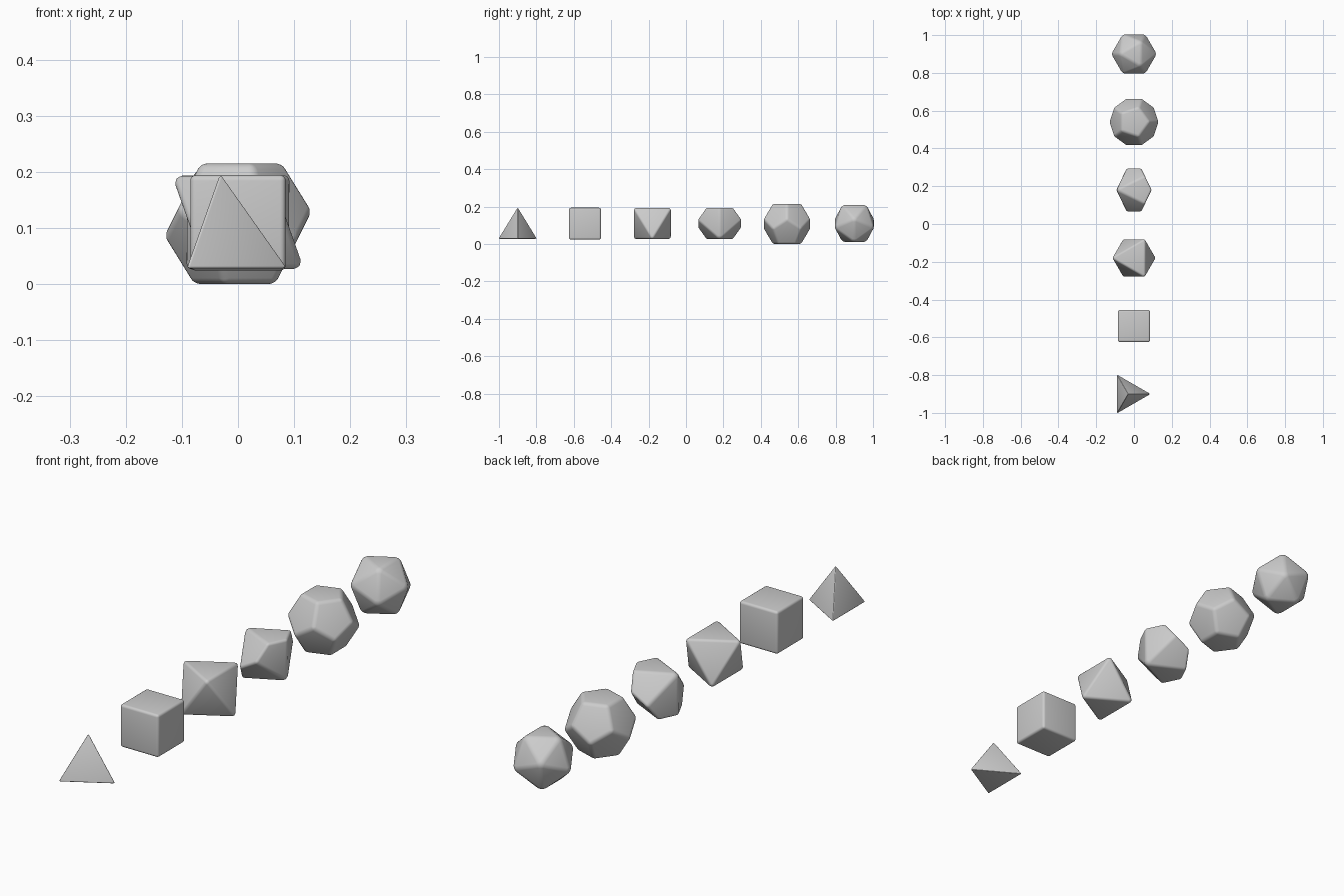
import bpy, bmesh
from math import cos, sin, sqrt, radians, hypot
from mathutils import Vector

if "Cube" in bpy.data.objects:
    bpy.data.objects.remove(bpy.data.objects["Cube"])

SPACING = 0.36
CENTRE_Z = 0.1075


def ring(radius, z, start, count):
    """Evenly spaced points on a horizontal circle."""
    return [Vector((radius * cos(radians(start + 360 * k / count)),
                    radius * sin(radians(start + 360 * k / count)), z))
            for k in range(count)]


def with_opposites(points):
    return points + [-p for p in points]


def make_die(name, slot, points, bevel, z=CENTRE_Z, x=0.0):
    """Convex solid with rounded edges, centred on its bounding box."""
    bm = bmesh.new()
    for p in points:
        bm.verts.new(p)
    bmesh.ops.convex_hull(bm, input=bm.verts[:])
    # merge coplanar triangles into true polygon faces
    bmesh.ops.dissolve_limit(bm, angle_limit=radians(1), verts=bm.verts[:], edges=bm.edges[:])
    bmesh.ops.bevel(bm, geom=bm.edges[:], offset=bevel, offset_type='OFFSET',
                    segments=4, profile=0.5, affect='EDGES', clamp_overlap=True)
    bmesh.ops.recalc_face_normals(bm, faces=bm.faces[:])
    mid = Vector([(min(v.co[i] for v in bm.verts) + max(v.co[i] for v in bm.verts)) / 2
                  for i in range(3)])
    for v in bm.verts:
        v.co -= mid
    for f in bm.faces:
        f.smooth = True
    mesh = bpy.data.meshes.new(name)
    bm.to_mesh(mesh)
    bm.free()
    obj = bpy.data.objects.new(name, mesh)
    obj.location = (x, (slot - 2.5) * SPACING, z)
    bpy.context.collection.objects.link(obj)
    return obj


# Four sides: base corner towards +x
a = 0.209
make_die("four_sided_die", 0,
         ring(a / sqrt(3), 0, 0, 3) + [Vector((0, 0, a * sqrt(2 / 3)))],
         0.005, z=0.11, x=-0.003)

# Six sides
h = 0.085
make_die("six_sided_die", 1, ring(h * sqrt(2), h, 45, 4) + ring(h * sqrt(2), -h, 45, 4),
         0.01, z=0.109)

# Eight sides: lying on a face
a = 0.166 / sqrt(2 / 3)
make_die("eight_sided_die", 2, with_opposites(ring(a / sqrt(3), 0.083, 60, 3)),
         0.009, z=0.11)

# Ten sides: kite-faced solid tipped over until one kite lies flat on top
R = H = 0.125
c = H * (1 - cos(radians(36))) / (1 + cos(radians(36)))
pts = with_opposites([Vector((0, 0, H))] + ring(R, c, 36, 5))
n = hypot(R, H + c)
tx, tz = R / n, -(H + c) / n
pts = [Vector((p.x * tx + p.z * tz, p.y, -p.x * tz + p.z * tx)) for p in pts]
make_die("ten_sided_die", 3, pts, 0.01, z=0.11)

# Twelve sides: pentagon on top with a corner towards +x
a = 0.1075 / 1.11352
make_die("twelve_sided_die", 4,
         with_opposites(ring(0.85065 * a, 1.11352 * a, 0, 5) + ring(1.37638 * a, 0.26287 * a, 0, 5)),
         0.012)

# Twenty sides: triangle on top with a corner towards -x
a = 0.099 / 0.75576
make_die("twenty_sided_die", 5,
         with_opposites(ring(0.57735 * a, 0.75576 * a, 60, 3) + ring(0.93417 * a, 0.17841 * a, 0, 3)),
         0.01, z=0.11)
